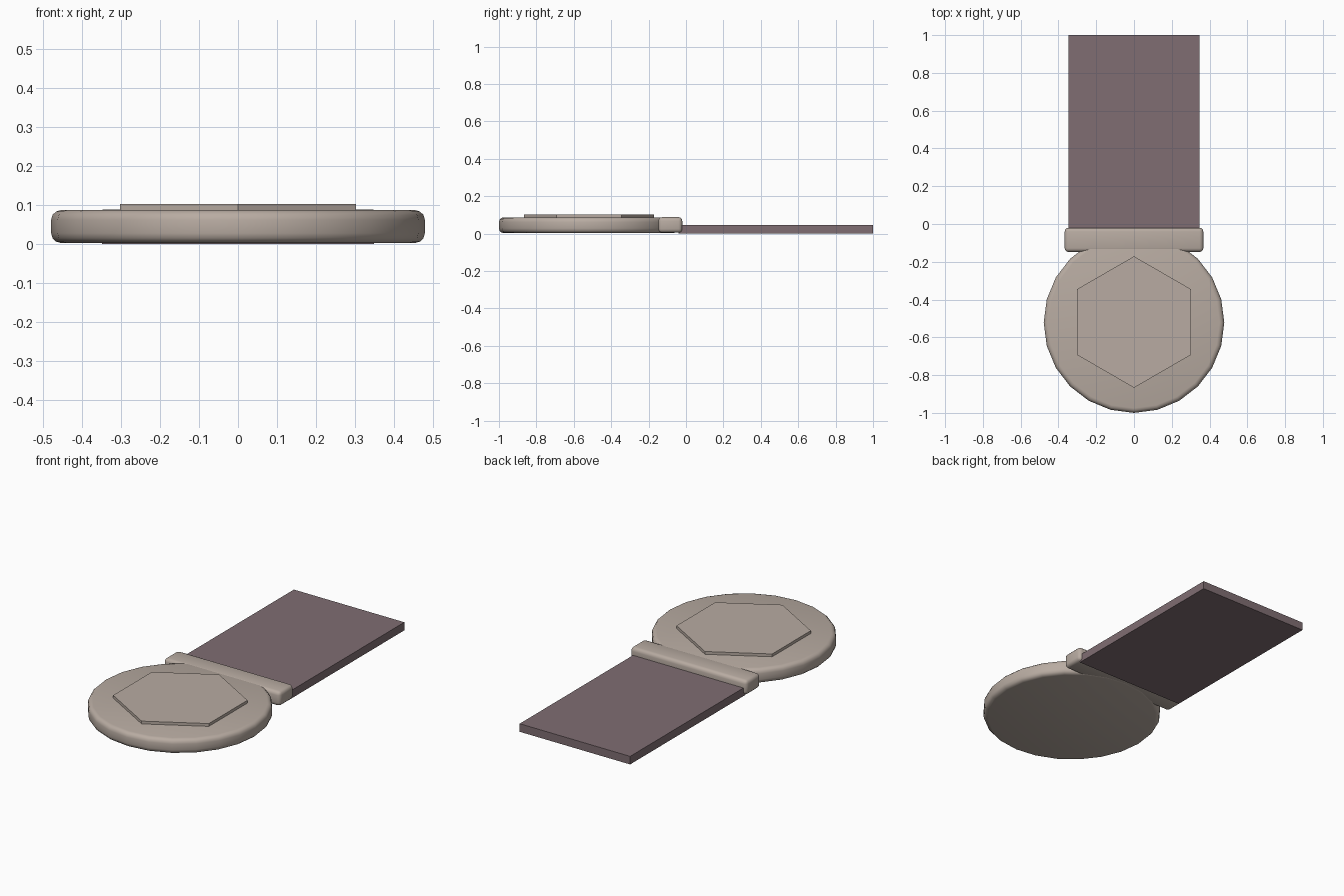
import bpy
import math

if "Cube" in bpy.data.objects:
    bpy.data.objects.remove(bpy.data.objects["Cube"])


def material(name, rgb):
    m = bpy.data.materials.new(name)
    m.diffuse_color = (*rgb, 1)
    m.use_nodes = True
    m.node_tree.nodes["Principled BSDF"].inputs["Base Color"].default_value = m.diffuse_color
    return m


METAL = material("warm grey metal", (0.48, 0.41, 0.36))
CLOTH = material("muted plum cloth", (0.215, 0.155, 0.17))


def finish(name, mat, bevel=0):
    """Name and colour the active part; round its edges when asked."""
    ob = bpy.context.object
    ob.name = name
    ob.data.materials.append(mat)
    bpy.ops.object.transform_apply(location=False, rotation=True, scale=True)
    if bevel:
        mod = ob.modifiers.new("rounded edges", 'BEVEL')
        mod.width = bevel
        mod.segments = 3
        mod.limit_method = 'ANGLE'
        mod.angle_limit = math.radians(40)
        bpy.ops.object.shade_smooth()


def box(name, lo, hi, mat, bevel=0):
    bpy.ops.mesh.primitive_cube_add(size=1, location=[(a + b) / 2 for a, b in zip(lo, hi)])
    bpy.context.object.scale = [b - a for a, b in zip(lo, hi)]
    finish(name, mat, bevel)


def prism(name, sides, radius, y, z0, z1, mat, bevel=0):
    bpy.ops.mesh.primitive_cylinder_add(vertices=sides, radius=radius, depth=z1 - z0,
                                        location=(0, y, (z0 + z1) / 2))
    finish(name, mat, bevel)


# Round body with a raised hexagonal plate
prism("medal_disc", 24, 0.478, -0.522, 0.003, 0.087, METAL, 0.025)
prism("hexagon_plate", 6, 0.348, -0.519, 0.05, 0.103, METAL)

# Clasp bar holding the ribbon
box("clasp_bar", (-0.367, -0.148, 0.005), (0.367, -0.02, 0.088), METAL, 0.02)

# Flat ribbon
box("ribbon", (-0.348, -0.04, 0), (0.348, 1, 0.046), CLOTH)
